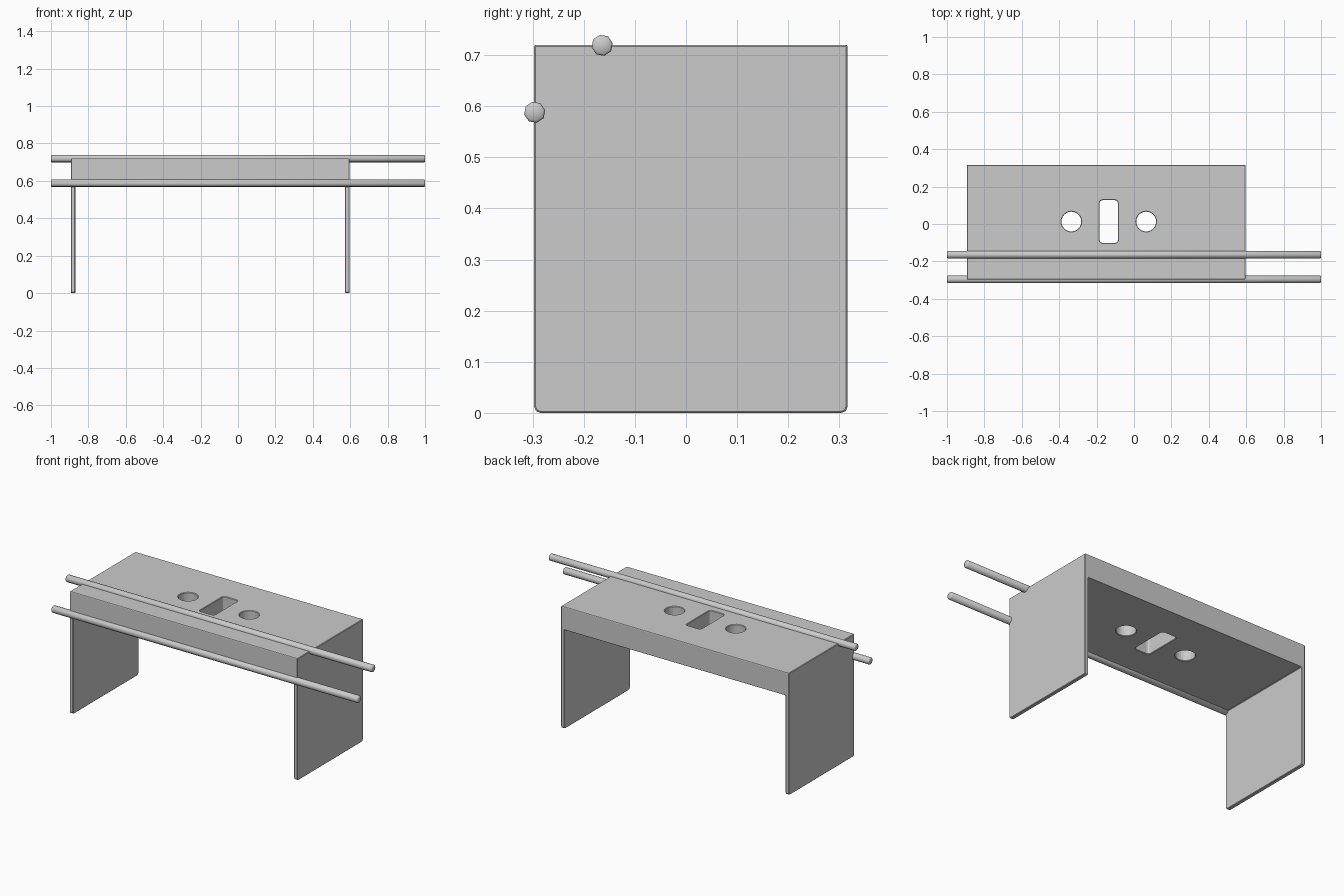
import bpy, bmesh
from math import radians
from mathutils import Matrix

cube = bpy.data.objects.get("Cube")
if cube:
    bpy.data.objects.remove(cube, do_unlink=True)

grey = bpy.data.materials.new("plain grey")
grey.use_nodes = True
colour = (0.6, 0.6, 0.6, 1)
grey.diffuse_color = colour
grey.node_tree.nodes["Principled BSDF"].inputs["Base Color"].default_value = colour

LEFT, RIGHT, FRONT, BACK = 0.596, -0.893, -0.297, 0.316
TOP, UNDER, LEG = 0.72, 0.585, 0.023


def make_object(name, bm):
    bmesh.ops.recalc_face_normals(bm, faces=bm.faces)
    mesh = bpy.data.meshes.new(name)
    bm.to_mesh(mesh)
    bm.free()
    mesh.materials.append(grey)
    obj = bpy.data.objects.new(name, mesh)
    bpy.context.collection.objects.link(obj)
    return obj


def extrude(bm, points, offset):
    face = bm.faces.new([bm.verts.new(p) for p in points])
    moved = bmesh.ops.extrude_face_region(bm, geom=[face])["geom"]
    bmesh.ops.translate(bm, vec=offset,
                        verts=[g for g in moved if isinstance(g, bmesh.types.BMVert)])


# Stand: an arch profile run from front to back
profile = [(RIGHT, 0), (RIGHT + LEG, 0), (RIGHT + LEG, UNDER), (LEFT - LEG, UNDER),
           (LEFT - LEG, 0), (LEFT, 0), (LEFT, TOP), (RIGHT, TOP)]
bm = bmesh.new()
extrude(bm, [(x, FRONT, z) for x, z in profile], (0, BACK - FRONT, 0))
# Clipped lower corners of the legs
feet = [e for e in bm.edges
        if all(v.co.z < 0.01 for v in e.verts)
        and abs(e.verts[0].co.y - e.verts[1].co.y) < 0.01]
bmesh.ops.bevel(bm, geom=feet, offset=0.012, segments=2, profile=0.5, affect='EDGES')
stand = make_object("stand", bm)

# Cutters for the two round holes and the slot
cutters = []
for side in (-1, 1):
    bm = bmesh.new()
    bmesh.ops.create_cone(bm, cap_ends=True, segments=24, radius1=0.053,
                          radius2=0.053, depth=0.4)
    bmesh.ops.translate(bm, verts=bm.verts, vec=(-0.135 + 0.2 * side, 0.013, 0.65))
    cutters.append(make_object("round_hole_cutter", bm))
bm = bmesh.new()
bmesh.ops.create_cube(bm, size=1)
bmesh.ops.scale(bm, verts=bm.verts, vec=(0.097, 0.228, 0.4))
uprights = [e for e in bm.edges if abs(e.verts[0].co.z - e.verts[1].co.z) > 0.1]
bmesh.ops.bevel(bm, geom=uprights, offset=0.014, segments=3, profile=0.5, affect='EDGES')
bmesh.ops.translate(bm, verts=bm.verts, vec=(-0.135, 0.013, 0.65))
cutters.append(make_object("slot_cutter", bm))

for cutter in cutters:
    cutter.hide_render = True
    cutter.hide_viewport = True
    cut = stand.modifiers.new("hole", 'BOOLEAN')
    cut.operation = 'DIFFERENCE'
    cut.solver = 'EXACT'
    cut.object = cutter

# Softened edges
soft = stand.modifiers.new("soft_edges", 'BEVEL')
soft.width = 0.003
soft.segments = 1
soft.limit_method = 'ANGLE'
soft.angle_limit = radians(50)

# Rails: octagonal bars along the top and the front
for name, y, z in (("top_rail", -0.164, 0.719), ("front_rail", -0.296, 0.588)):
    bm = bmesh.new()
    bmesh.ops.create_cone(bm, cap_ends=True, segments=8, radius1=0.021,
                          radius2=0.021, depth=2)
    rims = [e for e in bm.edges if abs(e.verts[0].co.z - e.verts[1].co.z) < 0.01]
    bmesh.ops.bevel(bm, geom=rims, offset=0.004, segments=1, affect='EDGES')
    # Lay the bar along x, with its flats tilted a little
    lay = (Matrix.Translation((0, y, z)) @ Matrix.Rotation(radians(12), 4, 'X')
           @ Matrix.Rotation(radians(90), 4, 'Y'))
    bm.transform(lay)
    rail = make_object(name, bm)
    rail.select_set(True)
    bpy.context.view_layer.objects.active = rail
    bpy.ops.object.shade_smooth_by_angle(angle=radians(50))
    rail.select_set(False)
